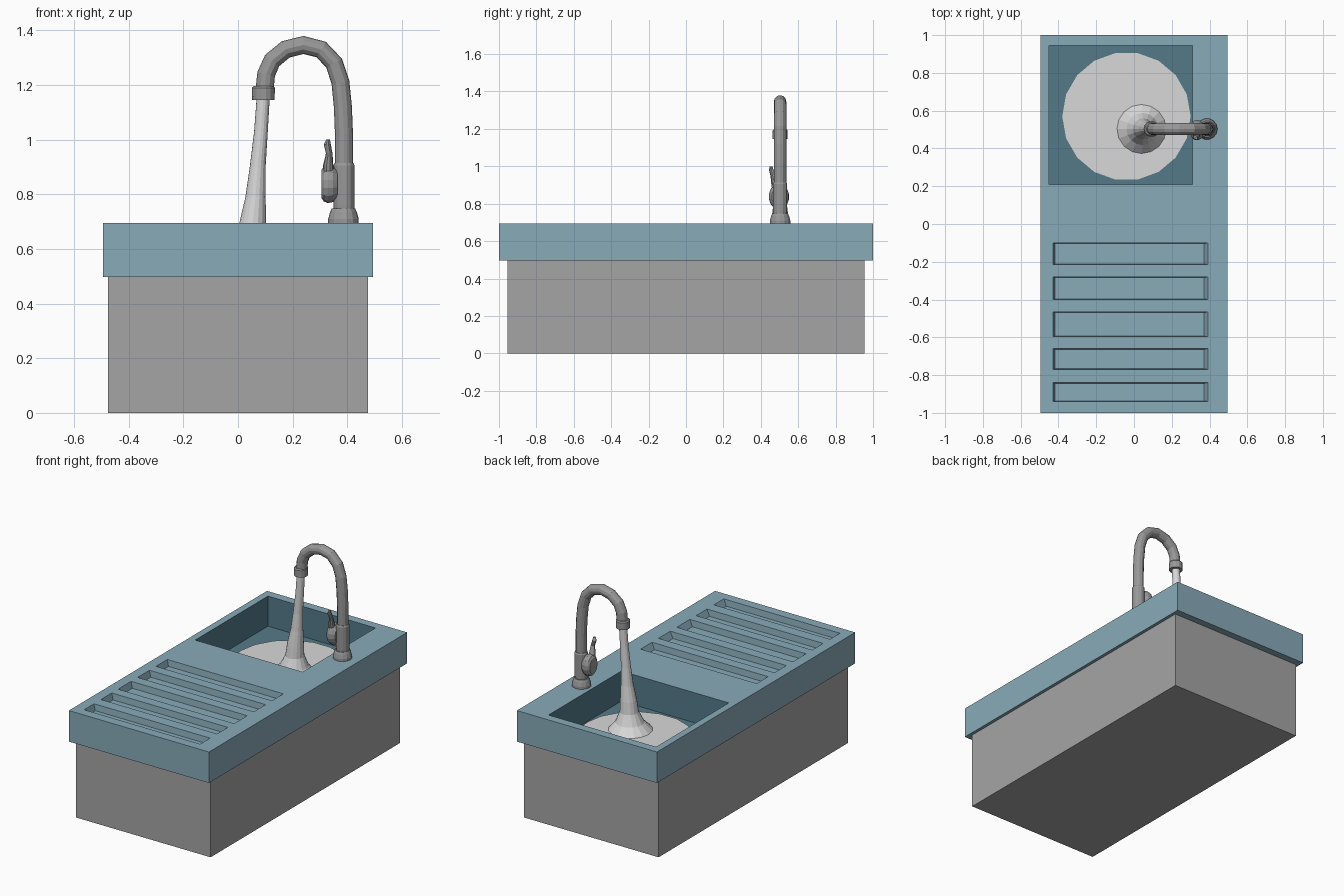
import bpy, bmesh, math
from mathutils import Vector

if "Cube" in bpy.data.objects:
    bpy.data.objects.remove(bpy.data.objects["Cube"])


def material(name, r, g, b):
    """Flat material from 0-255 display values, stored as linear."""
    lin = [((c / 255 + 0.055) / 1.055) ** 2.4 for c in (r, g, b)]
    m = bpy.data.materials.new(name)
    m.diffuse_color = (*lin, 1)
    m.use_nodes = True
    m.node_tree.nodes["Principled BSDF"].inputs["Base Color"].default_value = m.diffuse_color
    return m


BLUE = material("worktop blue", 137, 171, 185)
DARK = material("basin dark blue", 85, 122, 137)
GREY = material("cabinet grey", 165, 165, 165)
METAL = material("tap grey", 152, 152, 152)
WATER = material("water white", 216, 216, 216)


def finish(name, bm, *mats):
    bmesh.ops.recalc_face_normals(bm, faces=bm.faces)
    me = bpy.data.meshes.new(name)
    bm.to_mesh(me)
    bm.free()
    for m in mats:
        me.materials.append(m)
    ob = bpy.data.objects.new(name, me)
    bpy.context.collection.objects.link(ob)
    return ob


def add_box(bm, x0, x1, y0, y1, z0, z1, left=0, right=0, ends=0):
    """Box whose bottom can be drawn in on the left, right and y sides."""
    bot = [(x0 + left, y0 + ends), (x1 - right, y0 + ends),
           (x1 - right, y1 - ends), (x0 + left, y1 - ends)]
    top = [(x0, y0), (x1, y0), (x1, y1), (x0, y1)]
    b = [bm.verts.new((x, y, z0)) for x, y in bot]
    t = [bm.verts.new((x, y, z1)) for x, y in top]
    bm.faces.new(b[::-1])
    bm.faces.new(t)
    for i in range(4):
        j = (i + 1) % 4
        bm.faces.new((b[i], b[j], t[j], t[i]))


def loft(name, stations, mat, axis=None, sides=12, squash=1.0):
    """Skin rings (x, y, z, radius) along a fixed axis or along the path."""
    bm = bmesh.new()
    pts = [Vector(s[:3]) for s in stations]
    rings = []
    for i, s in enumerate(stations):
        t = Vector(axis) if axis else \
            (pts[min(i + 1, len(pts) - 1)] - pts[max(i - 1, 0)]).normalized()
        u = Vector((0, 1, 0))
        v = u.cross(t).normalized()
        ring = []
        for k in range(sides):
            a = 2 * math.pi * k / sides
            ring.append(bm.verts.new(pts[i] + s[3] * (math.cos(a) * v + squash * math.sin(a) * u)))
        rings.append(ring)
    for a, b in zip(rings, rings[1:]):
        for k in range(sides):
            j = (k + 1) % sides
            bm.faces.new((a[k], a[j], b[j], b[k]))
    bm.faces.new(rings[0][::-1])
    bm.faces.new(rings[-1])
    return finish(name, bm, mat)


# Cabinet
bm = bmesh.new()
add_box(bm, -0.475, 0.475, -0.955, 0.955, 0, 0.497)
finish("cabinet", bm, GREY)

# Worktop with basin and drainer grooves cut out
bm = bmesh.new()
add_box(bm, -0.495, 0.495, -1, 1, 0.497, 0.695)
worktop = finish("worktop", bm, BLUE, DARK)

BX0, BX1, BY0, BY1 = -0.45, 0.31, 0.21, 0.945
bm = bmesh.new()
add_box(bm, BX0, BX1, BY0, BY1, 0.503, 0.8)
for y0, y1 in ((-0.215, -0.10), (-0.40, -0.28), (-0.597, -0.465),
               (-0.77, -0.66), (-0.94, -0.84)):
    # groove sides carry on a little above the surface
    add_box(bm, -0.43, 0.392, y0, y1, 0.655, 0.697, 0.012, 0.022, 0.004)
cutter = finish("cutter", bm)
cutter.hide_render = True

mod = worktop.modifiers.new("cut", "BOOLEAN")
mod.operation = "DIFFERENCE"
mod.solver = "EXACT"
mod.object = cutter
deps = bpy.context.evaluated_depsgraph_get()
cut_mesh = bpy.data.meshes.new_from_object(worktop.evaluated_get(deps))
worktop.modifiers.clear()
worktop.data = cut_mesh
bpy.data.objects.remove(cutter)
cut_mesh.materials.clear()
cut_mesh.materials.append(BLUE)
cut_mesh.materials.append(DARK)

# Basin walls and floor take the dark blue
for p in cut_mesh.polygons:
    c = p.center
    inside = BX0 - 0.001 < c.x < BX1 + 0.001 and BY0 - 0.001 < c.y < BY1 + 0.001
    p.material_index = 1 if inside and 0.5 < c.z < 0.69 else 0

UP = (0, 0, 1)
Y = 0.503

# Water pool and falling stream
loft("water_pool", [(-0.04, 0.57, z, 0.34) for z in (0.503, 0.509)], WATER, UP, 18)
loft("water_stream", [(x, Y, z, r) for x, z, r in (
    (0.040, 0.509, 0.130), (0.045, 0.555, 0.085), (0.049, 0.62, 0.056),
    (0.054, 0.695, 0.049), (0.064, 0.79, 0.037), (0.072, 0.90, 0.029),
    (0.084, 1.03, 0.025), (0.092, 1.15, 0.024))], WATER, UP, 16)

# Tap base and body
loft("tap_base", [(0.386, Y, z, r) for z, r in (
    (0.695, 0.056), (0.71, 0.056), (0.735, 0.049), (0.748, 0.043))], METAL, UP, 14)
loft("tap_body", [(0.388, Y, z, r) for z, r in (
    (0.745, 0.038), (0.76, 0.039), (0.905, 0.039), (0.914, 0.035))], METAL, UP, 14)

# Swan neck and nozzle collar
loft("tap_neck", [(x, Y, z, 0.033) for x, z in (
    (0.388, 0.90), (0.388, 1.02), (0.384, 1.12), (0.375, 1.21), (0.352, 1.28),
    (0.305, 1.33), (0.24, 1.347), (0.175, 1.331), (0.125, 1.29),
    (0.103, 1.24), (0.097, 1.18))], METAL, None, 12)
loft("tap_collar", [(0.093, Y, z, r) for z, r in (
    (1.145, 0.041), (1.19, 0.042), (1.197, 0.036))], METAL, UP, 14)

# Handle knob on the body and its lever
loft("handle_knob", [(x, 0.497, 0.838, r) for x, r in (
    (0.365, 0.050), (0.348, 0.066), (0.33, 0.070), (0.314, 0.064), (0.305, 0.050))],
    METAL, (-1, 0, 0), 14, 0.78)
loft("handle_lever", [
    (0.332, 0.487, 0.85, 0.024), (0.330, 0.474, 0.905, 0.019),
    (0.334, 0.463, 0.95, 0.012), (0.327, 0.456, 0.982, 0.013),
    (0.330, 0.454, 1.0, 0.007)], METAL, UP, 10)
